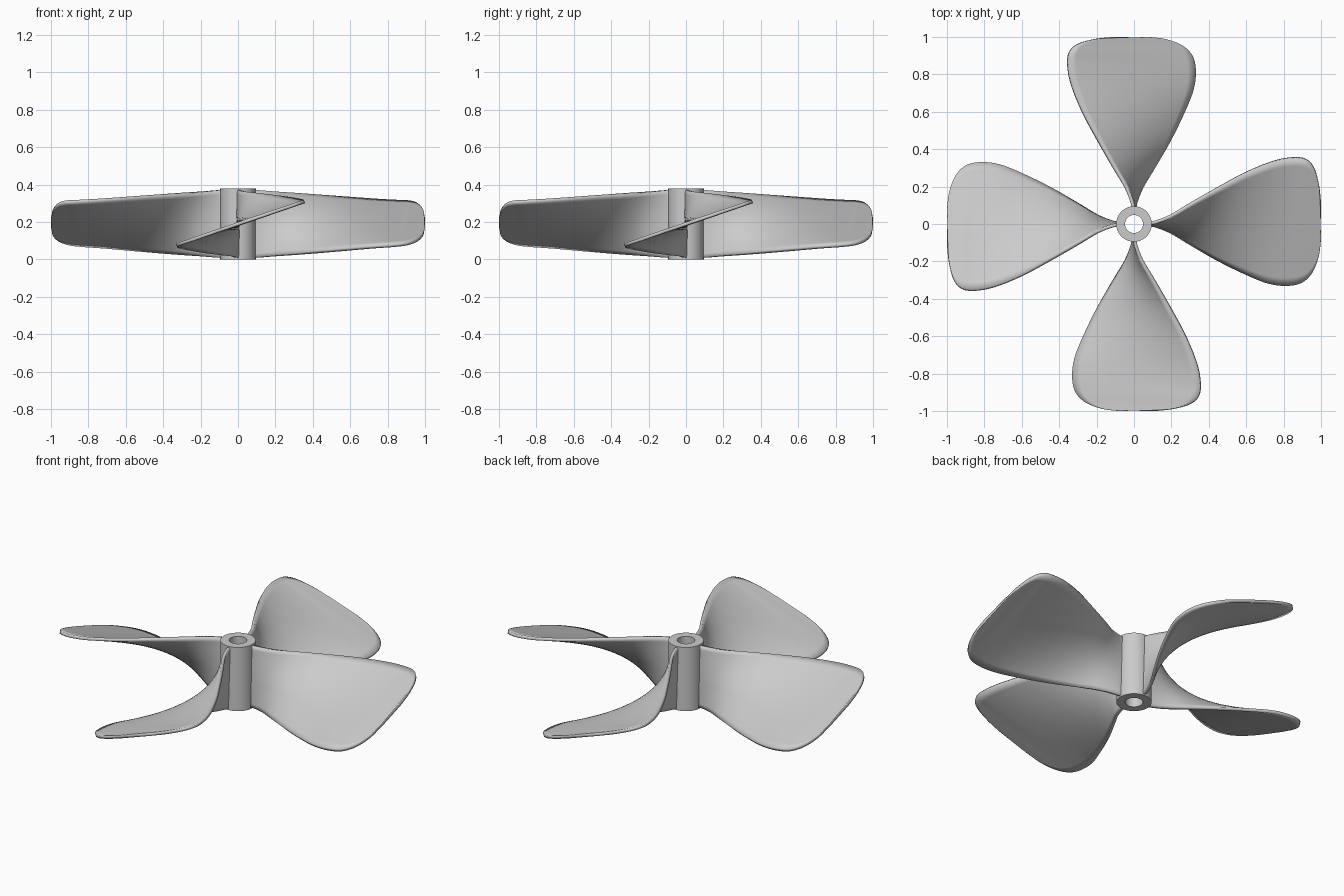
import bpy, bmesh, math
from mathutils import Vector

if "Cube" in bpy.data.objects:
    bpy.data.objects.remove(bpy.data.objects["Cube"])

# blade edges as (radius, sideways offset, height)
UPPER = [(.075, .003, .372), (.12, .011, .369), (.2, .044, .361), (.3, .105, .352), (.45, .193, .339),
         (.6, .275, .327), (.75, .336, .316), (.86, .355, .31), (.925, .342, .306),
         (.965, .295, .29), (.99, .2, .258), (.998, .1, .225)]
LOWER = [(.075, -.003, .008), (.12, -.011, .011), (.2, -.044, .019), (.3, -.105, .028), (.45, -.193, .042),
         (.6, -.268, .056), (.72, -.316, .067), (.82, -.328, .074), (.9, -.31, .083),
         (.955, -.255, .102), (.988, -.17, .132), (.998, -.08, .162)]
STEPS, ACROSS, THICK = 6, 16, .018


def spline(keys):
    p = [Vector(k) for k in keys]
    p = [2 * p[0] - p[1]] + p + [2 * p[-1] - p[-2]]
    out = []
    for i in range(1, len(p) - 2):
        a, b, c, d = p[i - 1:i + 3]
        for s in range(STEPS):
            t = s / STEPS
            out.append(.5 * (2 * b + (c - a) * t + (2 * a - 5 * b + 4 * c - d) * t * t
                             + (3 * b - a - 3 * c + d) * t ** 3))
    return out + [p[-2]]


def make_object(name, bm):
    bmesh.ops.recalc_face_normals(bm, faces=bm.faces)
    mesh = bpy.data.meshes.new(name)
    bm.to_mesh(mesh)
    bm.free()
    ob = bpy.data.objects.new(name, mesh)
    bpy.context.collection.objects.link(ob)
    return ob


def smooth(ob):
    bpy.ops.object.select_all(action='DESELECT')
    ob.select_set(True)
    bpy.context.view_layer.objects.active = ob
    bpy.ops.object.shade_smooth_by_angle(angle=math.radians(40))


# hub: a tube spun from its rectangular section
bm = bmesh.new()
ring = [bm.verts.new((r, 0, z)) for r, z in ((.048, 0), (.095, 0), (.095, .38), (.048, .38))]
edges = [bm.edges.new((ring[i], ring[(i + 1) % 4])) for i in range(4)]
bmesh.ops.spin(bm, geom=ring + edges, axis=(0, 0, 1), cent=(0, 0, 0), angle=math.tau, steps=64)
bmesh.ops.remove_doubles(bm, verts=bm.verts, dist=1e-4)
smooth(make_object("hub", bm))

# blades: twisted ruled sheet between the two edges, given thickness
for n in range(4):
    bm = bmesh.new()
    rows = [[bm.verts.new(lo.lerp(up, j / ACROSS)) for j in range(ACROSS + 1)]
            for lo, up in zip(spline(LOWER), spline(UPPER))]
    for a, b in zip(rows, rows[1:]):
        for j in range(ACROSS):
            bm.faces.new((a[j], b[j], b[j + 1], a[j + 1]))
    blade = make_object(f"blade_{n + 1}", bm)
    blade.rotation_euler.z = n * math.pi / 2
    solid = blade.modifiers.new("thickness", 'SOLIDIFY')
    solid.thickness = THICK
    solid.offset = 0
    smooth(blade)
